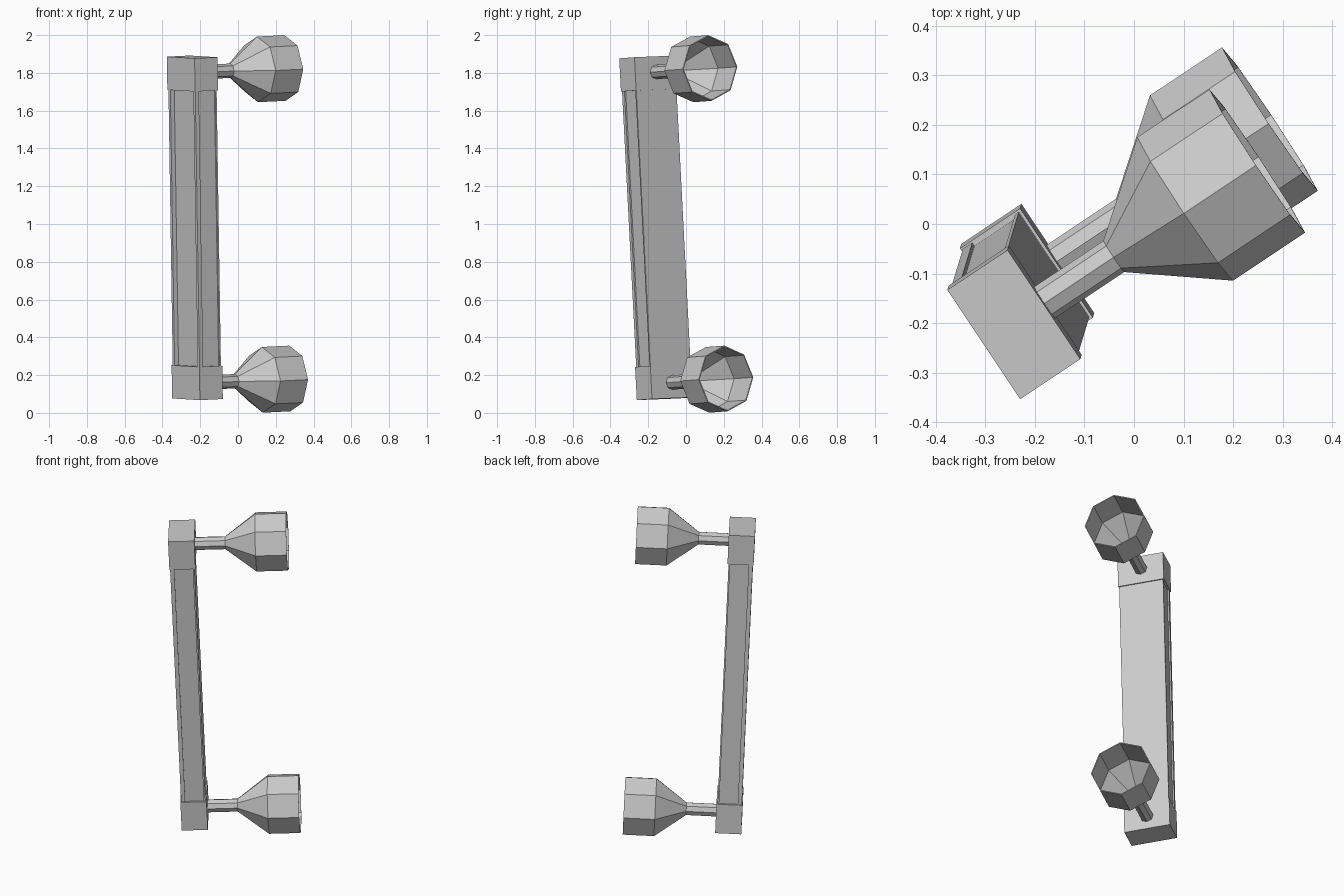
import bpy, bmesh, math
from mathutils import Matrix, Vector

if "Cube" in bpy.data.objects:
    bpy.data.objects.remove(bpy.data.objects["Cube"])

grey = bpy.data.materials.new("plain grey")
grey.use_nodes = True
grey.diffuse_color = (0.6, 0.6, 0.6, 1)
grey.node_tree.nodes["Principled BSDF"].inputs["Base Color"].default_value = (0.6, 0.6, 0.6, 1)

# Tilted frame: local x points out along the mounts, local z along the bar
up = Vector((-0.0155, -0.0514, 1)).normalized()
out = Vector((0.832, 0.555, 0))
out = (out - up * out.dot(up)).normalized()
side = up.cross(out)
frame = Matrix((out, side, up)).transposed().to_4x4()
frame.translation = (-0.2145, -0.11, 0.075)
LENGTH, END = 1.812, 0.176


def finish(name, bm):
    bmesh.ops.recalc_face_normals(bm, faces=bm.faces)
    mesh = bpy.data.meshes.new(name)
    bm.to_mesh(mesh)
    bm.free()
    mesh.materials.append(grey)
    obj = bpy.data.objects.new(name, mesh)
    bpy.context.collection.objects.link(obj)
    obj.matrix_world = frame


def extrude(name, outline, z0, z1):
    bm = bmesh.new()
    face = bm.faces.new([bm.verts.new((x, y, z0)) for x, y in outline])
    new = bmesh.ops.extrude_face_region(bm, geom=[face])["geom"]
    bmesh.ops.translate(bm, vec=(0, 0, z1 - z0),
                        verts=[v for v in new if isinstance(v, bmesh.types.BMVert)])
    finish(name, bm)


def lathe(name, profile, height, sides=8):
    # Faceted solid of revolution around the outward axis
    bm = bmesh.new()
    rings = []
    for x, r in profile:
        count = sides if r else 1
        rings.append([bm.verts.new((x, r * math.sin(i * math.tau / sides),
                                    height + r * math.cos(i * math.tau / sides)))
                      for i in range(count)])
    for a, b in zip(rings, rings[1:]):
        for i in range(sides):
            j = (i + 1) % sides
            loop = [a[i % len(a)], a[j % len(a)], b[j % len(b)], b[i % len(b)]]
            bm.faces.new(list(dict.fromkeys(loop)))
    finish(name, bm)


# End blocks
block = [(-0.073, -0.1325), (0.073, -0.1325), (0.073, 0.1325), (-0.073, 0.1325)]
extrude("lower_block", block, 0, END)
extrude("upper_block", block, LENGTH - END, LENGTH)

# Bar with a recessed panel on the outer face and both sides
half = [(0.067, 0.128), (0.058, 0.128), (0.058, 0.12), (-0.046, 0.12),
        (-0.046, 0.128), (-0.069, 0.128), (-0.069, 0.11), (-0.044, 0.11)]
extrude("bar", half + [(x, -y) for x, y in reversed(half)], END, LENGTH - END)

# Flared mounts with hollow cups
mount = [(0.07, 0), (0.07, 0.038), (0.241, 0.038), (0.414, 0.174), (0.589, 0.174),
         (0.589, 0.168), (0.414, 0.168), (0.25, 0.03), (0.25, 0)]
for name, z in (("lower_mount", 0.083), ("upper_mount", LENGTH - 0.083)):
    lathe(name, mount, z)
